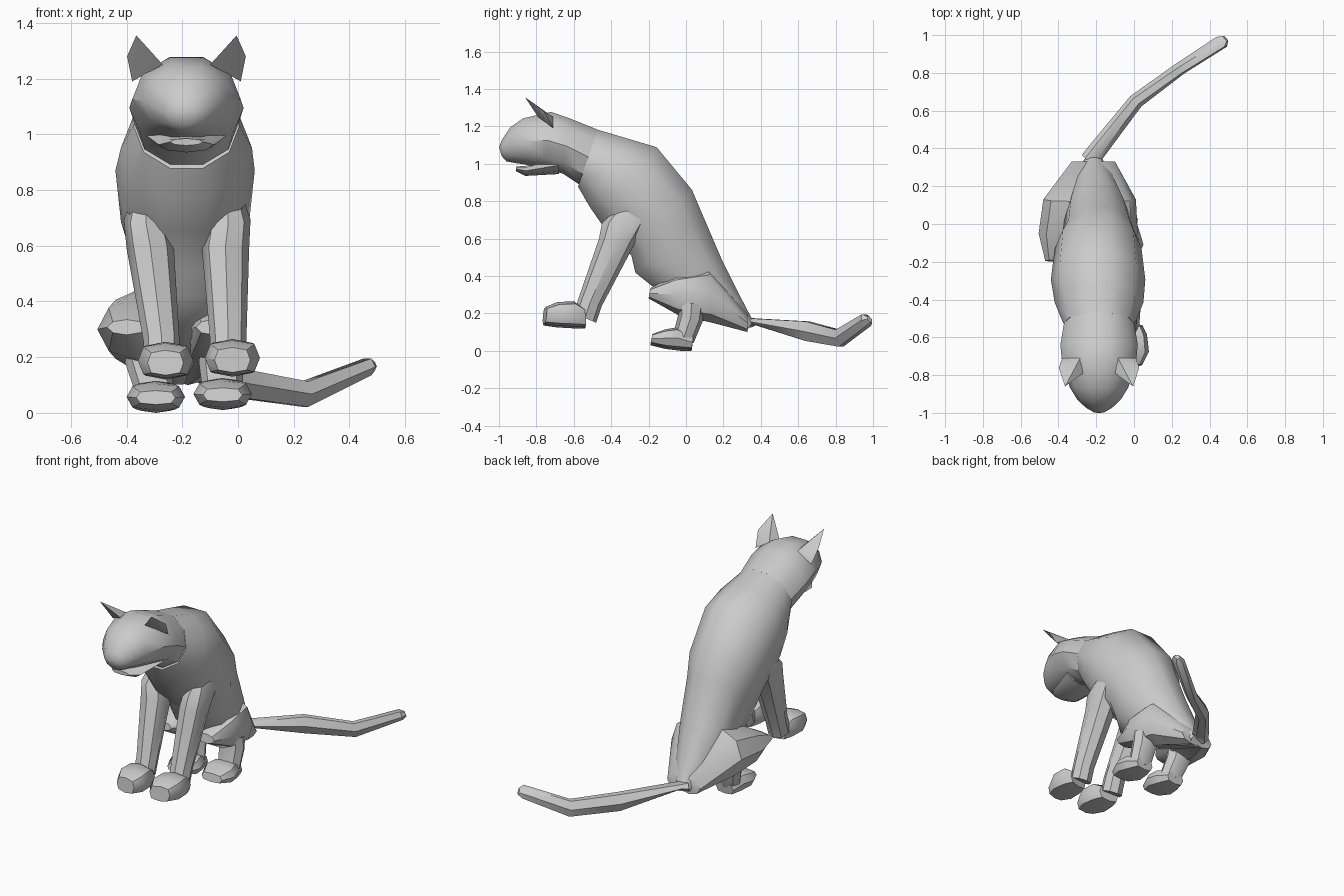
import bpy, bmesh, math
from mathutils import Vector


def finish(name, bm):
    bmesh.ops.recalc_face_normals(bm, faces=bm.faces[:])
    me = bpy.data.meshes.new(name)
    bm.to_mesh(me)
    bm.free()
    ob = bpy.data.objects.new(name, me)
    bpy.context.collection.objects.link(ob)
    bpy.ops.object.select_all(action='DESELECT')
    ob.select_set(True)
    bpy.context.view_layer.objects.active = ob
    bpy.ops.object.shade_smooth_by_angle(angle=math.radians(40))
    return ob


def loft(name, rings, n=8, square=1.0, yaw=0.0):
    """Skin rings given as (centre x, half width, y, z of one end, y, z of the other)."""
    bm = bmesh.new()
    loops = []
    for x, hw, y1, z1, y2, z2 in rings:
        c = Vector((x, (y1 + y2) / 2, (z1 + z2) / 2))
        u = Vector((math.cos(yaw), math.sin(yaw), 0)) * hw
        v = Vector((0, y1 - y2, z1 - z2)) / 2
        loop = []
        for i in range(n):
            a = 2 * math.pi * i / n
            co, si = math.cos(a), math.sin(a)
            co = math.copysign(abs(co) ** square, co)
            si = math.copysign(abs(si) ** square, si)
            loop.append(bm.verts.new(c + u * co + v * si))
        loops.append(loop)
    for a, b in zip(loops, loops[1:]):
        for i in range(n):
            j = (i + 1) % n
            bm.faces.new((a[i], a[j], b[j], b[i]))
    bm.faces.new(loops[0])
    bm.faces.new(loops[-1])
    return finish(name, bm)


CX = -0.185  # the animal sits left of the centre, the tail swings right

# Torso, from neck to rump
loft("body", [
    (CX, 0.19, -0.47, 1.19, -0.58, 0.87),
    (CX, 0.235, -0.31, 1.145, -0.52, 0.76),
    (CX - 0.005, 0.25, -0.15, 1.10, -0.44, 0.64),
    (CX - 0.005, 0.23, 0.04, 0.87, -0.30, 0.50),
    (CX, 0.20, 0.10, 0.73, -0.28, 0.41),
    (CX - 0.01, 0.17, 0.20, 0.49, -0.10, 0.27),
    (CX - 0.02, 0.11, 0.29, 0.30, 0.16, 0.16),
    (CX - 0.03, 0.05, 0.36, 0.16, 0.32, 0.10)], n=10)

# Head with muzzle, and the lower jaw below the mouth slit
loft("head", [
    (CX, 0.185, -0.47, 1.19, -0.57, 0.88),
    (CX, 0.205, -0.62, 1.25, -0.66, 0.94),
    (CX, 0.195, -0.72, 1.285, -0.76, 0.965),
    (CX, 0.155, -0.87, 1.25, -0.86, 0.99),
    (CX, 0.115, -0.94, 1.20, -0.92, 1.0),
    (CX, 0.07, -0.985, 1.13, -0.96, 1.01),
    (CX, 0.035, -1.0, 1.09, -0.985, 1.04)], n=10)
loft("jaw", [
    (CX, 0.14, -0.68, 1.04, -0.68, 0.945),
    (CX, 0.10, -0.85, 0.99, -0.86, 0.935),
    (CX, 0.06, -0.91, 0.985, -0.91, 0.96)])

# Ears, leaning forward and outward
for side, label in ((1, "right"), (-1, "left")):
    bm = bmesh.new()
    for x, y, z in ((0.085, -0.79, 1.25), (0.10, -0.71, 1.25), (0.195, -0.71, 1.19),
                    (0.213, -0.76, 1.28), (0.18, -0.86, 1.355)):
        bm.verts.new((CX + side * x, y, z))
    bmesh.ops.convex_hull(bm, input=bm.verts[:])
    finish("ear_" + label, bm)

# Front legs: upper arm, knee and ankle x positions, then the paw
for label, xs, paw_x, dz, yaw in (("right", (-0.035, -0.045, -0.035), -0.02, 0.01, 0.15),
                                  ("left", (-0.33, -0.315, -0.275), -0.26, 0.0, -0.1)):
    loft("front_leg_" + label, [
        (xs[0], 0.05, -0.36, 0.77, -0.26, 0.79),
        (xs[0], 0.08, -0.45, 0.68, -0.19, 0.71),
        (xs[1], 0.085, -0.465, 0.60, -0.27, 0.58),
        (xs[2], 0.065, -0.575, 0.28, -0.45, 0.24),
        (xs[2], 0.065, -0.60, 0.20, -0.48, 0.15)])
    loft("front_paw_" + label, [
        (paw_x, 0.065, -0.55, 0.22 + dz, -0.54, 0.12 + dz),
        (paw_x, 0.09, -0.60, 0.255 + dz, -0.60, 0.12 + dz),
        (paw_x, 0.10, -0.69, 0.25 + dz, -0.69, 0.125 + dz),
        (paw_x, 0.065, -0.75, 0.225 + dz, -0.76, 0.135 + dz)], square=0.65, yaw=yaw)

# Hind legs: the left thigh is splayed wider than the right one
for label, thigh, shank_x, paw_x, dz in (
        ("right", ((-0.18, 0.08), (-0.10, 0.11), (-0.085, 0.105), (-0.09, 0.06)), -0.06, -0.055, 0.01),
        ("left", ((-0.25, 0.08), (-0.34, 0.14), (-0.365, 0.14), (-0.40, 0.07)), -0.325, -0.295, 0.0)):
    loft("thigh_" + label, [
        thigh[0] + (0.33, 0.20, 0.33, 0.10),
        thigh[1] + (0.12, 0.45, 0.14, 0.15),
        thigh[2] + (-0.06, 0.41, -0.04, 0.19),
        thigh[3] + (-0.19, 0.335, -0.20, 0.28)])
    loft("shank_" + label, [
        (shank_x, 0.075, -0.04, 0.27, 0.10, 0.24),
        (shank_x, 0.08, -0.04, 0.20, 0.09, 0.16),
        (paw_x, 0.07, -0.07, 0.08, 0.04, 0.04)])
    loft("hind_paw_" + label, [
        (paw_x, 0.06, 0.04, 0.07 + dz, 0.03, dz),
        (paw_x, 0.085, -0.05, 0.115 + dz, -0.03, dz),
        (paw_x, 0.105, -0.11, 0.105 + dz, -0.11, 0.01 + dz),
        (paw_x, 0.07, -0.18, 0.08 + dz, -0.19, 0.03 + dz)], square=0.65)

# Tail, sweeping back to the right and lifting at the tip
loft("tail", [
    (-0.24, 0.05, 0.33, 0.18, 0.33, 0.12),
    (-0.21, 0.05, 0.37, 0.175, 0.37, 0.14),
    (0.01, 0.04, 0.65, 0.165, 0.65, 0.045),
    (0.24, 0.035, 0.81, 0.12, 0.83, 0.015),
    (0.465, 0.038, 0.95, 0.20, 0.98, 0.13),
    (0.485, 0.018, 0.975, 0.185, 0.99, 0.15)], n=6, yaw=-0.75)
